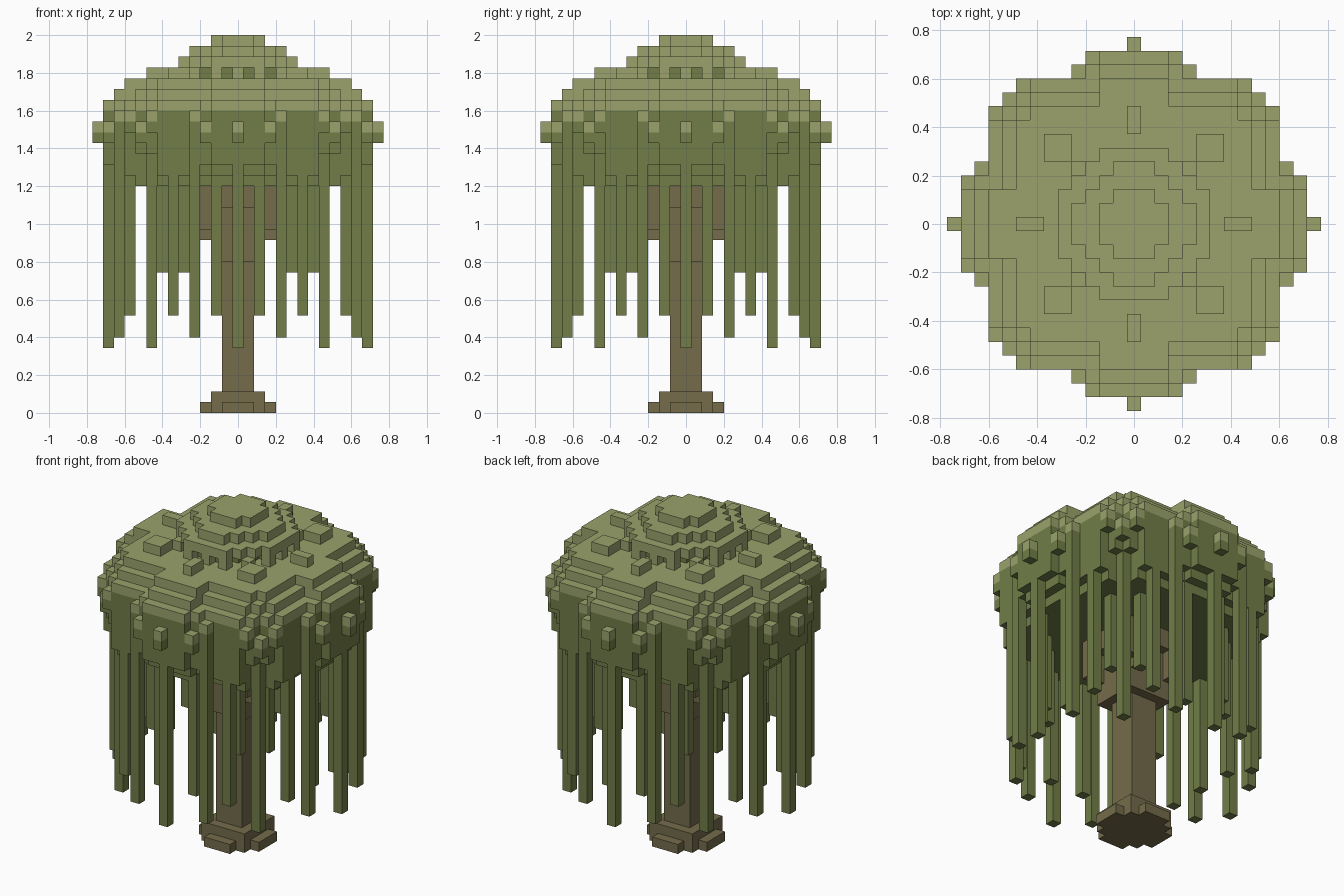
import bpy, bmesh

if "Cube" in bpy.data.objects:
    bpy.data.objects.remove(bpy.data.objects["Cube"], do_unlink=True)

V = 2 / 35  # edge length of one block


def material(name, rgb):
    m = bpy.data.materials.new(name)
    m.use_nodes = True
    m.diffuse_color = (*rgb, 1)
    bsdf = m.node_tree.nodes["Principled BSDF"]
    bsdf.inputs["Base Color"].default_value = (*rgb, 1)
    bsdf.inputs["Roughness"].default_value = 0.9
    return m


LIGHT = material("light leaf green", (0.325, 0.365, 0.150))
DARK = material("dark leaf green", (0.166, 0.205, 0.064))
BROWN = material("bark brown", (0.176, 0.150, 0.070))

blocks = {}  # (i, j, k) -> (part name, material)


def put(i, j, k, part, mat):
    blocks[(i, j, k)] = (part, mat)


def column(i, j, low, high, part, mat):
    """Upright row of blocks at every mirrored and swapped copy of a position."""
    for a, b in {(a * s, b * t) for a, b in ((i, j), (j, i)) for s in (1, -1) for t in (1, -1)}:
        for k in range(low, high):
            put(a, b, k, part, mat)


def layer(rows, k, part, mat):
    """Stepped round slab: rows[|j|] is the reach along x."""
    for j in range(1 - len(rows), len(rows)):
        for i in range(-rows[abs(j)], rows[abs(j)] + 1):
            put(i, j, k, part, mat)


WIDE = [12] * 3 + [11] + [10] * 4 + [9, 8, 7, 3, 2]
WIDE_CUT = [12] * 3 + [11] + [10] * 4 + [8, 7, 7, 3, 2]
MID_CUT = [11] * 3 + [10] * 5 + [8, 7, 7, 2]
LOW = [10] * 3 + [9] * 5 + [8, 7, 2]
TERRACE = [11] * 3 + [9] * 5 + [8, 7, 2, 2]
PLATEAU = [10] * 3 + [8] * 5 + [7, 2, 2]
CAP = [5, 5, 5, 4, 3, 2]
CROWN = [4, 4, 3, 2, 1]
TIP = [2, 2, 1]

# Dark lower canopy, stepping inward at the bottom
for k, rows in enumerate([LOW, MID_CUT, WIDE_CUT, WIDE, WIDE, WIDE, WIDE], start=21):
    layer(rows, k, "canopy_skirt", DARK)

# Terraced canopy top
layer(WIDE, 28, "canopy_top", LIGHT)
layer(TERRACE, 29, "canopy_top", LIGHT)
layer(PLATEAU, 30, "canopy_top", LIGHT)
layer(CROWN, 31, "crown_neck", DARK)
layer(CAP, 32, "crown", LIGHT)
layer(CROWN, 33, "crown", LIGHT)
layer(TIP, 34, "crown", LIGHT)

# Posts around the crown and tufts on the plateau
for i, j in ((5, 0), (5, 2), (4, 4)):
    column(i, j, 31, 32, "crown", LIGHT)
for i, j in ((7, 0), (8, 0), (5, 5), (5, 6), (6, 6)):
    column(i, j, 31, 32, "top_tufts", LIGHT)

# Hanging strands: position, lowest block and end of the column
for i, j, low, high in ((12, 0, 6, 23), (8, 8, 6, 21), (11, 4, 7, 27),
                        (10, 6, 9, 23), (10, 2, 9, 22), (7, 5, 13, 21)):
    column(i, j, low, high, "hanging_strands", DARK)

# Side tufts: light block over a dark one
for i, j, k in ((13, 0, 26), (12, 3, 26), (11, 4, 27), (10, 8, 27), (9, 9, 26)):
    column(i, j, k - 1, k, "side_tufts", DARK)
    column(i, j, k, k + 1, "side_tufts", LIGHT)

# Trunk with a stepped foot and spreading limbs
for k in range(21):
    layer([1, 1], k, "trunk", BROWN)
layer([3, 3, 2, 1], 0, "trunk_foot", BROWN)
layer([2, 2, 2], 1, "trunk_foot", BROWN)
column(2, 2, 0, 1, "trunk_foot", BROWN)
for i, j, low in ((2, 0, 14), (2, 1, 14), (2, 2, 14), (3, 2, 16), (3, 3, 17),
                  (3, 0, 19), (3, 1, 19)):
    column(i, j, low, 21, "limbs", BROWN)

# The four corners of every block side, by outward direction
SIDES = {
    (1, 0, 0): ((1, 0, 0), (1, 1, 0), (1, 1, 1), (1, 0, 1)),
    (-1, 0, 0): ((0, 0, 0), (0, 0, 1), (0, 1, 1), (0, 1, 0)),
    (0, 1, 0): ((0, 1, 0), (0, 1, 1), (1, 1, 1), (1, 1, 0)),
    (0, -1, 0): ((0, 0, 0), (1, 0, 0), (1, 0, 1), (0, 0, 1)),
    (0, 0, 1): ((0, 0, 1), (1, 0, 1), (1, 1, 1), (0, 1, 1)),
    (0, 0, -1): ((0, 0, 0), (0, 1, 0), (1, 1, 0), (1, 0, 0)),
}


def build(part):
    """Make one object from the exposed block sides of a part."""
    bm = bmesh.new()
    verts, mats = {}, []
    for (i, j, k), (name, mat) in blocks.items():
        if name != part:
            continue
        if mat not in mats:
            mats.append(mat)
        for (dx, dy, dz), corners in SIDES.items():
            if (i + dx, j + dy, k + dz) in blocks:
                continue
            loop = []
            for x, y, z in corners:
                key = (i + x, j + y, k + z)
                if key not in verts:
                    verts[key] = bm.verts.new(((key[0] - 0.5) * V, (key[1] - 0.5) * V, key[2] * V))
                loop.append(verts[key])
            bm.faces.new(loop).material_index = mats.index(mat)
    # Merge flat neighbouring squares
    bmesh.ops.dissolve_limit(bm, angle_limit=0.01, verts=bm.verts[:], edges=bm.edges[:],
                             delimit={'MATERIAL'})
    me = bpy.data.meshes.new(part)
    bm.to_mesh(me)
    bm.free()
    for m in mats:
        me.materials.append(m)
    bpy.context.scene.collection.objects.link(bpy.data.objects.new(part, me))


for part in sorted({p for p, _ in blocks.values()}):
    build(part)
